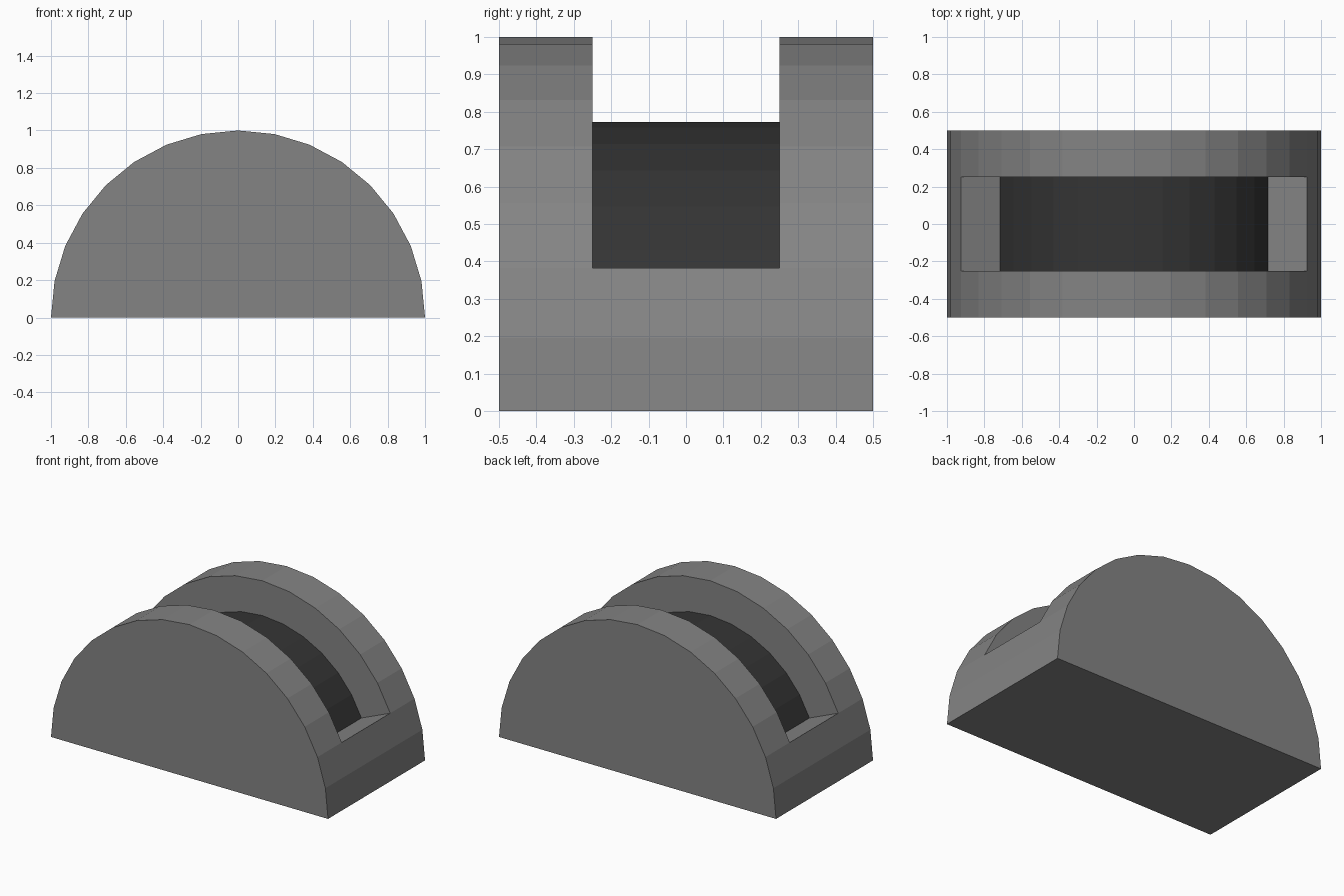
import bpy, bmesh, math

if "Cube" in bpy.data.objects:
    bpy.data.objects.remove(bpy.data.objects["Cube"])

SEG = 16            # sides of the half round
FIRST, LAST = 2, 14  # slot starts and ends at these arc points
BED_X, BED_Z = 0.78, 0.773
ROWS = (-0.5, -0.25, 0.25, 0.5)


def material(name, value):
    m = bpy.data.materials.new(name)
    m.diffuse_color = (value, value, value, 1)
    m.use_nodes = True
    m.node_tree.nodes["Principled BSDF"].inputs["Base Color"].default_value = m.diffuse_color
    return m


def arc(bm, y, sx, sz):
    """Half-circle row of vertices at depth y."""
    return [bm.verts.new((sx * math.cos(math.pi * i / SEG), y,
                          sz * math.sin(math.pi * i / SEG)))
            for i in range(SEG + 1)]


bm = bmesh.new()
outer = [arc(bm, y, 1, 1) for y in ROWS]
bed = [arc(bm, y, 0.775, BED_Z) for y in ROWS[1:3]]

# rounded outer shell, with the middle band left open for the slot
for i in range(SEG):
    in_slot = FIRST <= i < LAST
    for j in range(3):
        if j == 1 and in_slot:
            continue
        a, b = outer[j], outer[j + 1]
        bm.faces.new((a[i], a[i + 1], b[i + 1], b[i]))
    if in_slot:
        # dark slot bed
        f = bm.faces.new((bed[0][i], bed[0][i + 1], bed[1][i + 1], bed[1][i]))
        f.material_index = 1
        # slot side walls
        for row, inner in zip(outer[1:3], bed):
            bm.faces.new((row[i], row[i + 1], inner[i + 1], inner[i]))

# sloping slot ends
for i in (FIRST, LAST):
    bm.faces.new((outer[1][i], outer[2][i], bed[1][i], bed[0][i]))

# flat front, back and underside
bm.faces.new(outer[0])
bm.faces.new(outer[3])
bm.faces.new([r[0] for r in outer] + [r[-1] for r in reversed(outer)])

# remove unused bed points
bmesh.ops.delete(bm, geom=[v for v in bm.verts if not v.link_faces], context='VERTS')
bmesh.ops.recalc_face_normals(bm, faces=bm.faces[:])

mesh = bpy.data.meshes.new("slotted_half_round")
bm.to_mesh(mesh)
bm.free()
mesh.materials.append(material("mid grey", 0.23))
mesh.materials.append(material("dark grey", 0.035))
body = bpy.data.objects.new("slotted_half_round", mesh)
bpy.context.collection.objects.link(body)
